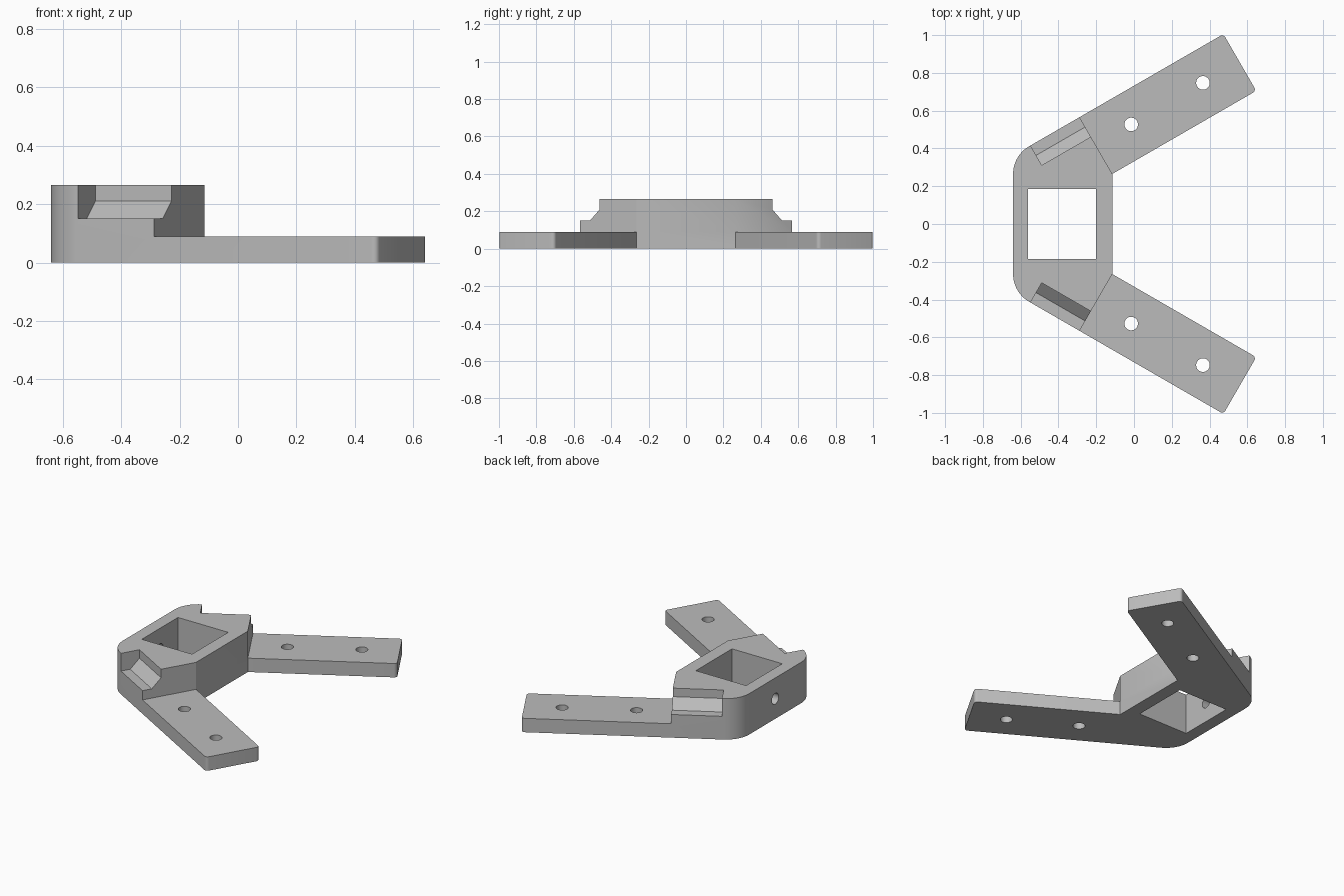
import bpy, bmesh, math
from mathutils import Vector

cube = bpy.data.objects.get("Cube")
if cube:
    bpy.data.objects.remove(cube, do_unlink=True)

grey = bpy.data.materials.new("plain grey")
grey.use_nodes = True
colour = (0.5, 0.5, 0.5, 1)
grey.diffuse_color = colour
grey.node_tree.nodes["Principled BSDF"].inputs["Base Color"].default_value = colour

HEIGHT, ARM_HEIGHT = 0.265, 0.09
ARM_WIDTH, ARM_LENGTH = 0.347, 0.88
BACK = -0.64
ELBOW = Vector((-0.115, 0.265))                # inner corner where arm meets body
ALONG = Vector((math.cos(math.pi / 6), 0.5))   # arm direction
ACROSS = Vector((-ALONG.y, ALONG.x))           # towards the outer side of the arm


def plan(x, y, z):
    return x, y, z


def through_x(y, z, x):
    return x, y, z


def arm_frame(side):
    """Map (along, across, up) measured from the elbow into the model."""
    def place(u, v, z):
        p = ELBOW + ALONG * u + ACROSS * v
        return p.x, side * p.y, z
    return place


def prism(name, profile, low, high, place=plan):
    bm = bmesh.new()
    ends = [[bm.verts.new(place(a, b, c)) for a, b in profile] for c in (low, high)]
    for ring in ends:
        bm.faces.new(ring)
    n = len(profile)
    for i in range(n):
        j = (i + 1) % n
        bm.faces.new((ends[0][i], ends[0][j], ends[1][j], ends[1][i]))
    bmesh.ops.recalc_face_normals(bm, faces=bm.faces)
    mesh = bpy.data.meshes.new(name)
    bm.to_mesh(mesh)
    bm.free()
    mesh.materials.append(grey)
    obj = bpy.data.objects.new(name, mesh)
    bpy.context.collection.objects.link(obj)
    return obj


def rectangle(a0, a1, b0, b1):
    return [(a0, b0), (a1, b0), (a1, b1), (a0, b1)]


def circle(a, b, radius, n=32):
    return [(a + radius * math.cos(math.tau * i / n),
             b + radius * math.sin(math.tau * i / n)) for i in range(n)]


def fillet(before, corner, after, radius, steps):
    """Points of an arc that rounds one corner of a profile."""
    p = (before - corner).normalized()
    q = (after - corner).normalized()
    half = p.angle(q) / 2
    centre = corner + (p + q).normalized() * radius / math.sin(half)
    start = corner + p * radius / math.tan(half) - centre
    end = corner + q * radius / math.tan(half) - centre
    sweep = math.pi - 2 * half
    return [centre + (start * math.sin(sweep * (1 - i / steps))
                      + end * math.sin(sweep * i / steps)) / math.sin(sweep)
            for i in range(steps + 1)]


# Plan outline: upper half, then its mirror image
inner_tip = ELBOW + ALONG * ARM_LENGTH
outer_tip = inner_tip + ACROSS * ARM_WIDTH
slope = ALONG.y / ALONG.x
back_corner = Vector((BACK, outer_tip.y + (BACK - outer_tip.x) * slope))
half = [ELBOW]
half += fillet(ELBOW, inner_tip, outer_tip, 0.02, 6)
half += fillet(inner_tip, outer_tip, back_corner, 0.02, 6)
half += fillet(outer_tip, back_corner, Vector((BACK, 0)), 0.17, 16)
outline = half + [Vector((p.x, -p.y)) for p in reversed(half)]
bracket = prism("bracket", outline, 0, HEIGHT)

# Square opening and the small hole through the back wall
cutters = [
    prism("square_opening_cutter", rectangle(-0.56, -0.2, -0.185, 0.185), -0.1, 0.5),
    prism("back_hole_cutter", circle(0, 0.13, 0.035), -0.75, -0.4, through_x),
]

for side, label in ((1, "left"), (-1, "right")):
    frame = arm_frame(side)
    # Lower the arm to a flat plate
    cutters.append(prism(label + "_arm_cutter", rectangle(0, 1.1, -0.2, 0.6),
                         ARM_HEIGHT, 0.5, frame))
    # Ledge, sloping face and upright wall of the notch
    notch = [(ARM_WIDTH + 0.1, 0.15), (ARM_WIDTH - 0.06, 0.15),
             (ARM_WIDTH - 0.12, 0.21), (ARM_WIDTH - 0.12, 0.4),
             (ARM_WIDTH + 0.1, 0.4)]
    cutters.append(prism(label + "_notch_cutter", notch, -0.3, 0.1,
                         lambda v, z, u, f=frame: f(u, v, z)))
    # Screw holes
    for i, (x, y) in enumerate(((-0.015, 0.527), (0.365, 0.747))):
        cutters.append(prism(f"{label}_screw_hole_cutter_{i + 1}",
                             circle(x, side * y, 0.036), -0.1, 0.2))

bpy.ops.object.select_all(action="DESELECT")
bpy.context.view_layer.objects.active = bracket
bracket.select_set(True)
for cutter in cutters:
    cutter.hide_render = True
    cut = bracket.modifiers.new(cutter.name, "BOOLEAN")
    cut.operation = "DIFFERENCE"
    cut.solver = "EXACT"
    cut.object = cutter
    bpy.ops.object.modifier_apply(modifier=cut.name)
    bpy.data.objects.remove(cutter, do_unlink=True)

bpy.ops.object.shade_smooth_by_angle(angle=math.radians(30))
